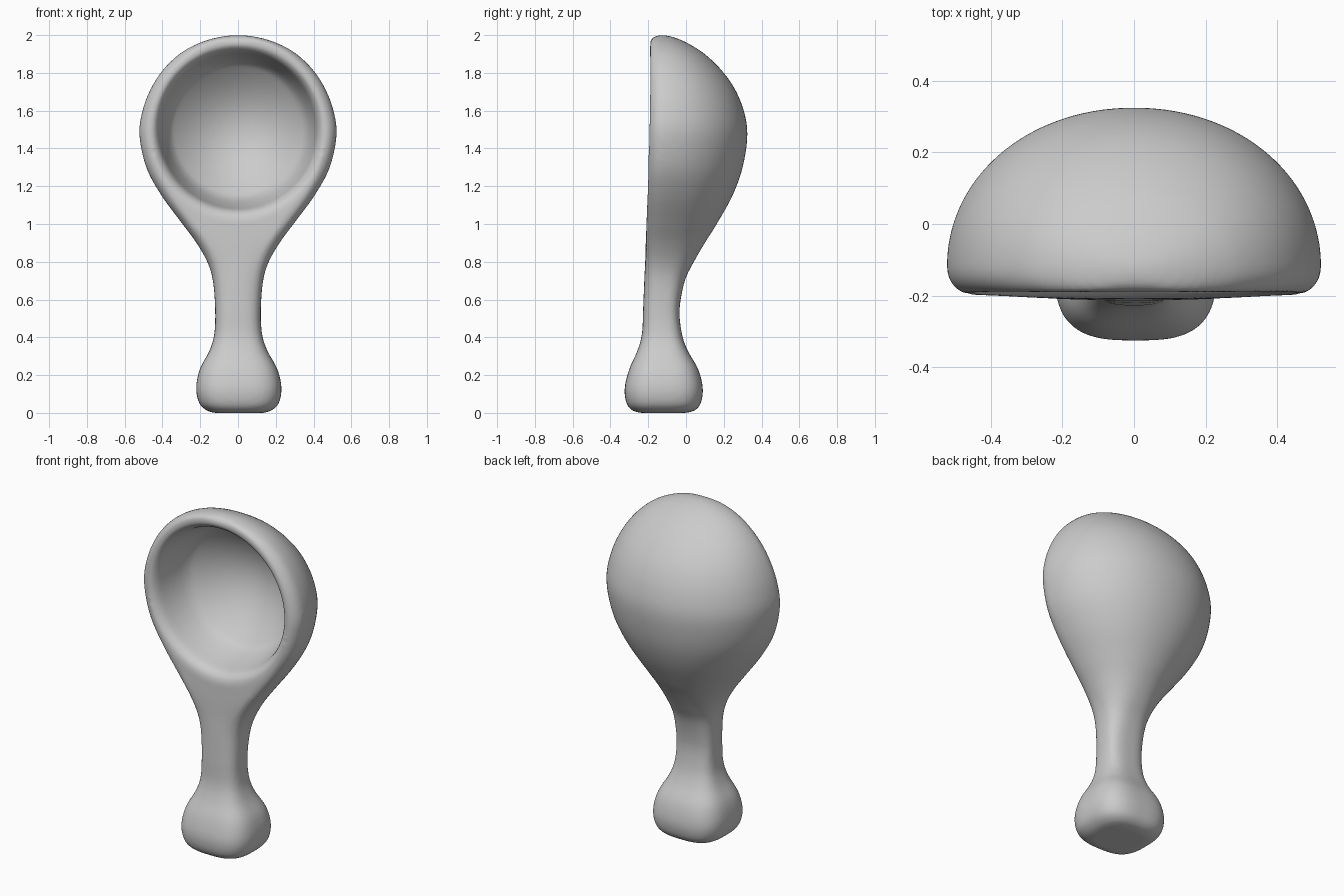
import bpy, bmesh, math

if "Cube" in bpy.data.objects:
    bpy.data.objects.remove(bpy.data.objects["Cube"])

# Stations up the body: height, half width, front y, back y
STATIONS = [
    (0.00, 0.130, -0.240, 0.000), (0.012, 0.170, -0.283, 0.045),
    (0.05, 0.210, -0.315, 0.078), (0.13, 0.226, -0.325, 0.089),
    (0.23, 0.206, -0.301, 0.065), (0.33, 0.153, -0.257, 0.009),
    (0.42, 0.126, -0.233, -0.022), (0.55, 0.121, -0.227, -0.034),
    (0.70, 0.133, -0.221, -0.006), (0.80, 0.163, -0.216, 0.042),
    (0.90, 0.220, -0.213, 0.100), (1.00, 0.294, -0.209, 0.163),
    (1.15, 0.405, -0.204, 0.246), (1.30, 0.486, -0.201, 0.300),
    (1.47, 0.522, -0.197, 0.325), (1.60, 0.506, -0.195, 0.306),
    (1.72, 0.460, -0.193, 0.256), (1.82, 0.394, -0.192, 0.183),
    (1.90, 0.310, -0.191, 0.099), (1.95, 0.225, -0.190, 0.022),
    (1.98, 0.142, -0.183, -0.040), (1.995, 0.070, -0.158, -0.090),
    (2.00, 0.015, -0.130, -0.115),
]
MID_Y = -0.12
N = 24  # points per quarter of a section


def catmull(p, t):
    a, b, c, d = p
    return 0.5 * (2 * b + (c - a) * t + (2 * a - 5 * b + 4 * c - d) * t * t
                  + (3 * b - a - 3 * c + d) * t ** 3)


def section(z, w, yf, yb):
    """Rounded square at the foot, D-shaped ring at the bowl."""
    k = min(max((z - 0.5) / 0.5, 0), 1)
    k = k * k * (3 - 2 * k)
    n = 3.0 * (1 - k) + 2.05 * k
    corner = min(0.07, 0.72 * w)
    half = []
    for i in range(N):  # front corner and flat
        u = i / N
        if u < 0.5:
            x, y = (w - corner) * u * 2, yf
        else:
            a = (u - 0.5) * math.pi
            x = w - corner + corner * math.sin(a)
            y = MID_Y - (MID_Y - yf) * math.cos(a)
        a = u * math.pi / 2
        sx = w * math.sin(a) ** (2 / 3)
        sy = MID_Y - (MID_Y - yf) * math.cos(a) ** (2 / 3)
        half.append((sx + (x - sx) * k, sy + (y - sy) * k))
    for i in range(N + 1):  # back bulge
        a = i / N * math.pi / 2
        c, s = max(math.cos(a), 0), math.sin(a)
        half.append((w * c ** (2 / n) if i < N else 0,
                     MID_Y + (yb - MID_Y) * s ** (2 / n)))
    ring = half + [(-x, y) for x, y in reversed(half[1:-1])]
    lean = 0.006 * max(0, 1 - z / 0.5)  # foot sits a touch to the right
    return [(x + lean, y, z) for x, y in ring]


def loft(name, rings):
    bm = bmesh.new()
    vs = [[bm.verts.new(p) for p in r] for r in rings]
    for a, b in zip(vs, vs[1:]):
        for i in range(len(a)):
            j = (i + 1) % len(a)
            bm.faces.new((a[i], a[j], b[j], b[i]))
    bm.faces.new(vs[0][::-1])
    bm.faces.new(vs[-1])
    bmesh.ops.recalc_face_normals(bm, faces=bm.faces)
    me = bpy.data.meshes.new(name)
    bm.to_mesh(me)
    bm.free()
    ob = bpy.data.objects.new(name, me)
    bpy.context.collection.objects.link(ob)
    return ob


# Body: foot, handle and bowl in one loft
rings = []
last = len(STATIONS) - 1
for i in range(last):
    pts = [STATIONS[min(max(j, 0), last)] for j in range(i - 1, i + 3)]
    for s in range(5):
        rings.append(section(*[catmull(q, s / 5) for q in zip(*pts)]))
rings.append(section(*STATIONS[-1]))
scoop = loft("scoop", rings)

# Cutter for the bowl hollow: turned profile (radius, y)
profile = [(0.482, -0.32), (0.479, -0.203)]
for i in range(8):  # soft flared lip
    a = math.radians(12 + i * 9)
    profile.append((0.475 - 0.06 * math.sin(a), -0.125 - 0.075 * math.cos(a)))
# steep wall, easing into a domed floor
profile += [(0.402, -0.08), (0.388, -0.03), (0.372, 0.015), (0.352, 0.05)]
for i in range(1, 20):
    r = 0.352 * (1 - i / 20)
    profile.append((r, 0.05 + 0.17 * (1 - (r / 0.352) ** 2)))
SEG = 96
hollow = loft("bowl_hollow_cutter", [
    [(r * math.cos(2 * math.pi * k / SEG),
      y + 0.013 * r * math.sin(2 * math.pi * k / SEG),
      1.495 + r * math.sin(2 * math.pi * k / SEG)) for k in range(SEG)]
    for r, y in profile])
hollow.hide_render = True

# Carve the hollow, then even out and soften the surface
cut = scoop.modifiers.new("hollow", 'BOOLEAN')
cut.operation = 'DIFFERENCE'
cut.solver = 'EXACT'
cut.object = hollow
rem = scoop.modifiers.new("even", 'REMESH')
rem.mode = 'VOXEL'
rem.voxel_size = 0.011
soft = scoop.modifiers.new("soften", 'SMOOTH')
soft.factor = 0.5
soft.iterations = 10
bpy.context.view_layer.objects.active = scoop
scoop.select_set(True)
for m in list(scoop.modifiers):
    bpy.ops.object.modifier_apply(modifier=m.name)
bpy.data.objects.remove(hollow)
for p in scoop.data.polygons:
    p.use_smooth = True
